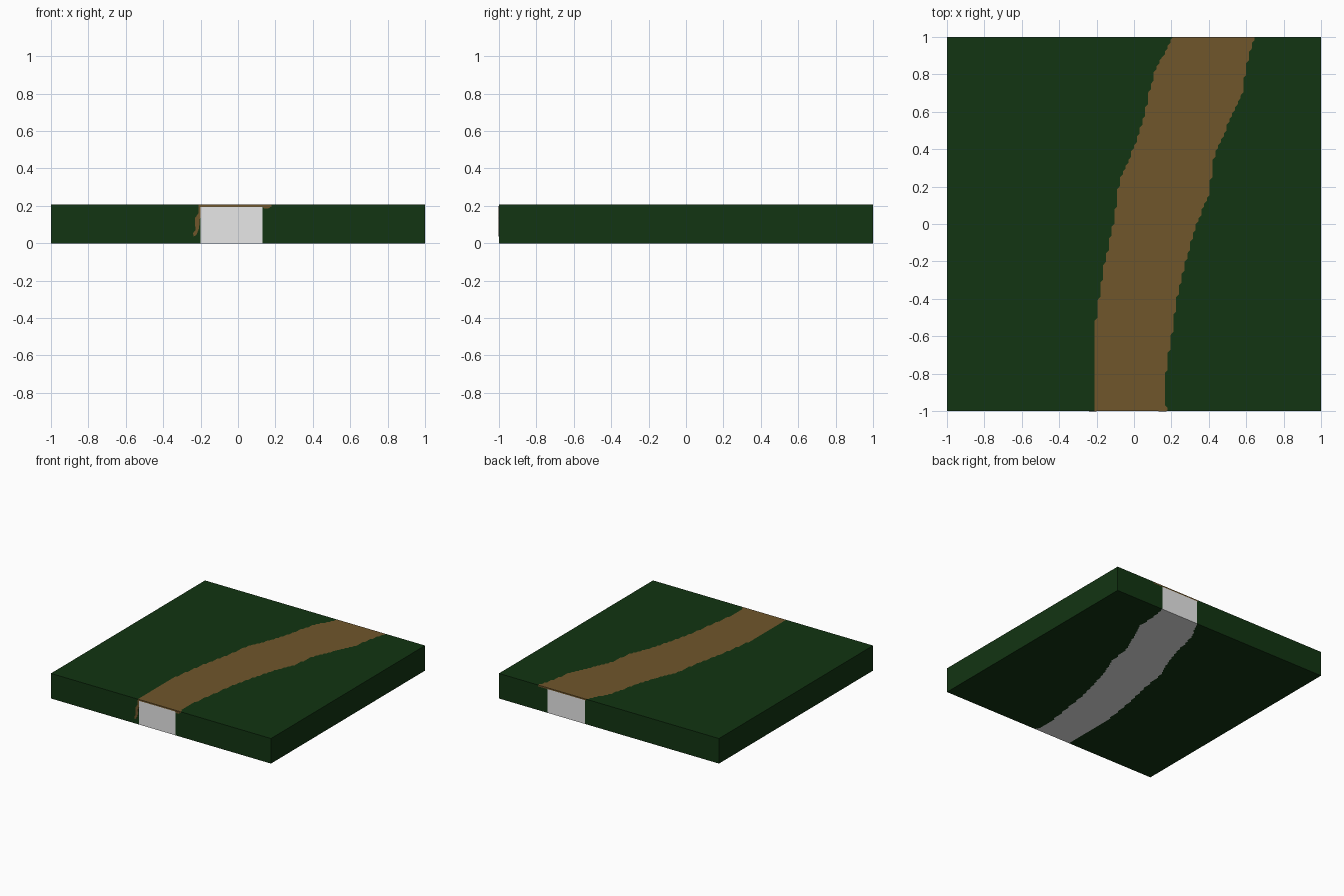
import bpy, bmesh

if "Cube" in bpy.data.objects:
    bpy.data.objects.remove(bpy.data.objects["Cube"])

TOP, BED = 0.206, 0.195      # slab top and top of the path bed
N = 128                      # stations along y


def material(name, rgb):
    m = bpy.data.materials.new(name)
    m.diffuse_color = (*rgb, 1)
    m.use_nodes = True
    m.node_tree.nodes["Principled BSDF"].inputs["Base Color"].default_value = m.diffuse_color
    return m


GREEN = material("dark grass green", (0.006, 0.035, 0.006))
BROWN = material("dirt brown", (0.16, 0.092, 0.024))
GREY = material("light grey", (0.8, 0.8, 0.8))

# path edges as (y, x) pairs
LEFT = [(-1, -.21), (-.55, -.21), (-.4, -.187), (-.2, -.155), (0, -.11), (.23, -.077),
        (.4, -.005), (.6, .062), (.7, .08), (.83, .115), (.9, .155), (1, .205)]
RIGHT = [(-1, .175), (-.9, .165), (-.75, .175), (-.6, .2), (-.4, .23), (-.2, .275),
         (0, .335), (.17, .405), (.35, .425), (.6, .53), (.7, .58), (.85, .6), (1, .645)]


def edge(pts, y):
    # interpolate, then snap to small steps for the ragged border
    for (y0, x0), (y1, x1) in zip(pts, pts[1:]):
        if y <= y1 + 1e-9:
            x = x0 + (x1 - x0) * (y - y0) / (y1 - y0)
            return round(x / 0.015) * 0.015
    return pts[-1][1]


def path_left(y):
    return edge(LEFT, y)


def path_right(y):
    return edge(RIGHT, y)


def bed_left(y):
    return path_left(y) + 0.01


def bed_right(y):
    return path_right(y) - 0.05 - 0.035 * max(0, (y - 0.7) / 0.3)


def loft(name, section, mat):
    # sweep a cross-section that varies with y from front to back
    bm = bmesh.new()
    rings = []
    for i in range(N + 1):
        y = -1 + 2 * i / N
        rings.append([bm.verts.new((x, y, z)) for x, z in section(y)])
    n = len(rings[0])
    for a, b in zip(rings, rings[1:]):
        for j in range(n):
            k = (j + 1) % n
            bm.faces.new((a[j], a[k], b[k], b[j]))
    bm.faces.new(rings[0])
    bm.faces.new(rings[-1][::-1])
    return finish(name, bm, mat)


def finish(name, bm, mat):
    bmesh.ops.recalc_face_normals(bm, faces=bm.faces)
    me = bpy.data.meshes.new(name)
    bm.to_mesh(me)
    bm.free()
    me.materials.append(mat)
    ob = bpy.data.objects.new(name, me)
    bpy.context.collection.objects.link(ob)
    return ob


def bank(side, bed, path):
    return lambda y: [(side, 0), (bed(y), 0), (bed(y), BED),
                      (path(y), BED), (path(y), TOP), (side, TOP)]


# grass on both sides, notched for the path
loft("grass_left", bank(-1, bed_left, path_left), GREEN)
loft("grass_right", bank(1, bed_right, path_right), GREEN)

# grey bed under the path
loft("path_bed", lambda y: [(bed_left(y), 0), (bed_right(y), 0),
                            (bed_right(y), BED), (bed_left(y), BED)], GREY)

# dirt surface
loft("dirt_path", lambda y: [(path_left(y), BED), (path_right(y), BED),
                             (path_right(y), TOP), (path_left(y), TOP)], BROWN)


# dirt spilling over the front face
def spill(name, outline):
    bm = bmesh.new()
    f = bm.faces.new([bm.verts.new((x, -1.002, z)) for x, z in outline])
    ext = bmesh.ops.extrude_face_region(bm, geom=[f], use_keep_orig=True)
    for v in ext["geom"]:
        if isinstance(v, bmesh.types.BMVert):
            v.co.y = -1
    finish(name, bm, BROWN)


spill("dirt_spill_left", [(-.2, .2), (-.21, .2), (-.212, .16), (-.23, .135), (-.228, .07),
                          (-.24, .055), (-.238, .035), (-.222, .045), (-.208, .08),
                          (-.205, .13), (-.2, .14)])
spill("dirt_spill_right", [(.13, .195), (.14, .185), (.16, .185), (.175, .195), (.175, .2), (.13, .2)])
